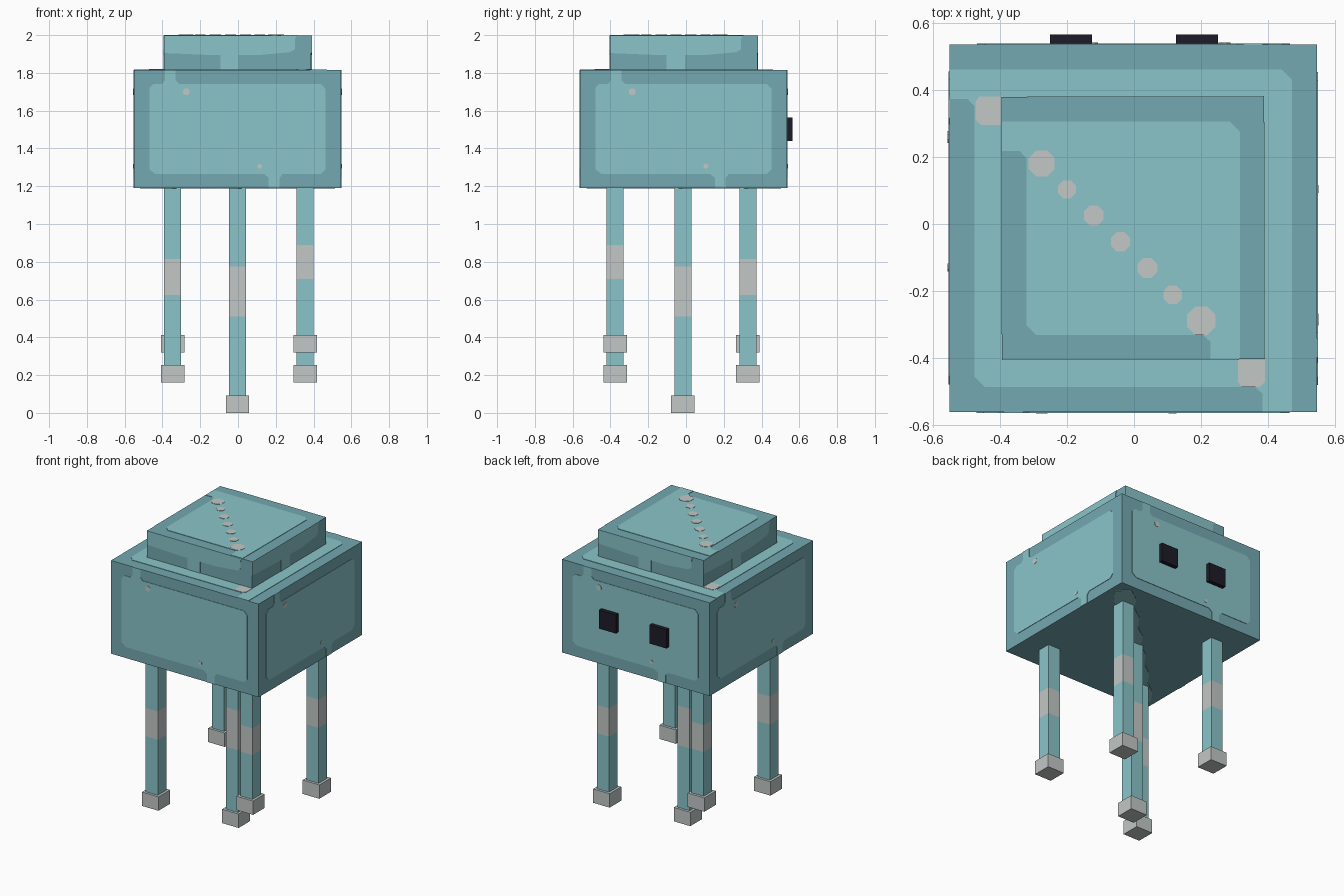
import bpy, bmesh, math
from mathutils import Matrix, Vector

if "Cube" in bpy.data.objects:
    bpy.data.objects.remove(bpy.data.objects["Cube"], do_unlink=True)


def material(name, hex_code):
    srgb = [int(hex_code[i:i + 2], 16) / 255 for i in (0, 2, 4)]
    col = [c / 12.92 if c <= 0.04045 else ((c + 0.055) / 1.055) ** 2.4 for c in srgb] + [1]
    m = bpy.data.materials.new(name)
    m.use_nodes = True
    m.diffuse_color = col
    m.node_tree.nodes["Principled BSDF"].inputs["Base Color"].default_value = col
    return m


LIGHT = material("light teal", "8AC5C9")
DARK = material("dark teal", "74A9B1")
GREY = material("pale grey", "C2C8C7")
BLACK = material("near black", "1D1C28")

CX, CY = -0.0025, -0.0125          # shared centre of body and cap
T = 0.003                          # panel thickness


def finish(bm, name, *mats):
    bmesh.ops.recalc_face_normals(bm, faces=bm.faces)
    me = bpy.data.meshes.new(name)
    bm.to_mesh(me)
    bm.free()
    for m in mats:
        me.materials.append(m)
    ob = bpy.data.objects.new(name, me)
    bpy.context.collection.objects.link(ob)
    return ob


def box(name, x, y, z0, z1, w, d, *mats, bands=None):
    """Box centred on x, y; faces between the two band heights get the second material."""
    bm = bmesh.new()
    bmesh.ops.create_cube(bm, size=1, matrix=Matrix.Translation((x, y, (z0 + z1) / 2))
                          @ Matrix.Diagonal((w, d, z1 - z0, 1)))
    if bands:
        for z in bands:
            bmesh.ops.bisect_plane(bm, geom=bm.verts[:] + bm.edges[:] + bm.faces[:],
                                   plane_co=(0, 0, z), plane_no=(0, 0, 1))
        for f in bm.faces:
            f.material_index = int(bands[0] < f.calc_center_median().z < bands[1])
    return finish(bm, name, *mats)


def plate(name, outline, matrix, mat, thick=T):
    """Thin flat panel from a 2D outline, placed on a surface by the matrix."""
    bm = bmesh.new()
    face = bm.faces.new([bm.verts.new((u, v, 0)) for u, v in outline])
    ext = bmesh.ops.extrude_face_region(bm, geom=[face])
    up = [g for g in ext["geom"] if isinstance(g, bmesh.types.BMVert)]
    bmesh.ops.translate(bm, verts=up, vec=Vector((0, 0, thick)))
    bm.transform(matrix)
    return finish(bm, name, mat)


def dot(u, v, r):
    return [(u + r * math.cos((i + .5) * math.pi / 4),
             v + r * math.sin((i + .5) * math.pi / 4)) for i in range(8)]


def side(k, dist):
    """Matrix for one of the four walls: u runs right, v runs up."""
    return (Matrix.Translation((CX, CY, 0)) @ Matrix.Rotation(k * math.pi / 2, 4, 'Z')
            @ Matrix.Translation((0, -dist, 0)) @ Matrix.Rotation(math.pi / 2, 4, 'X'))


# Body and cap
B, C = 0.5475, 0.39
box("body", CX, CY, 1.19, 1.815, 2 * B, 2 * B, DARK)
box("cap", CX, CY, 1.81, 1.997, 2 * C, 2 * C, DARK)

# Wall panels, the same on all four sides
wall = [(-.435, 1.265), (.14, 1.265), (.165, 1.245), (.165, 1.19), (.222, 1.19),
        (.222, 1.245), (.24, 1.265), (.44, 1.265), (.465, 1.29), (.465, 1.715),
        (.44, 1.742), (-.31, 1.742), (-.328, 1.76), (-.328, 1.815), (-.385, 1.815),
        (-.385, 1.76), (-.40, 1.742), (-.445, 1.742), (-.467, 1.72), (-.467, 1.29)]
cap_wall = [(-C, 1.997), (-C, 1.905), (-.15, 1.895), (-.09, 1.895), (-.09, 1.815),
            (.006, 1.815), (.006, 1.895), (.12, 1.895), (.28, 1.91), (.303, 1.925),
            (.305, 1.98), (.315, 1.997)]
for k, label in enumerate(("front", "left", "back", "right")):
    plate(label + "_body_panel", wall, side(k, B), LIGHT)
    plate(label + "_cap_panel", cap_wall, side(k, C), LIGHT)
    plate(label + "_upper_speck", dot(-.272, 1.70, .019), side(k, B), GREY, 0.005)
    plate(label + "_lower_speck", dot(.117, 1.305, .013), side(k, B), GREY, 0.005)


# Top panels: frame width b, with a gap at the left and at the bottom
def top_outline(h, b):
    i, c = h - b, 0.03
    return [(-h, i), (-h, i - .088), (-i - .02, i - .088), (-i, i - .11),
            (-i, -i + c), (-i + c, -i), (i - .11, -i), (i - .088, -i - .02),
            (i - .088, -h), (i, -h), (i, i - c), (i - c, i)]


on_body = Matrix.Translation((CX, CY, 1.815))
on_cap = Matrix.Translation((CX, CY, 1.997))
plate("body_top_panel", top_outline(B, .075), on_body, LIGHT)
plate("cap_top_panel", top_outline(C, .072), on_cap, LIGHT)

# Diagonal row of pale spots across the top
spots = [(-.275, .18, .042), (-.2, .103, .029), (-.12, .025, .032), (-.04, -.053, .031),
         (.04, -.131, .032), (.115, -.211, .030), (.2, -.288, .046)]
for i, (x, y, r) in enumerate(spots):
    plate(f"cap_spot_{i + 1}", dot(x, y, r), Matrix.Translation((0, 0, 1.997)), GREY, 0.005)
corner = [(-.39, .38), (-.46, .38), (-.472, .365), (-.472, .31), (-.455, .295), (-.39, .295)]
plate("back_body_spot", corner, Matrix.Translation((0, 0, 1.815)), GREY, 0.005)
plate("front_body_spot", [(-v - .01 + .02, u - .01) for u, v in
                          [(-.395, -.38), (-.46, -.38), (-.475, -.365), (-.475, -.31),
                           (-.46, -.30), (-.395, -.30)]],
      Matrix.Translation((0, 0, 1.815)), GREY, 0.005)

# Jagged diagonal streak under the body
steps = [(-.48 + .08 * i, .05 + .02 * (i % 2)) for i in range(13)]
streak = ([(s + w * .7, -s + w * .7) for s, w in steps]
          + [(s - w * .7, -s - w * .7) for s, w in reversed(steps)])
plate("underside_streak", streak, Matrix.Translation((CX, CY, 1.19))
      @ Matrix.Rotation(math.pi, 4, 'X'), LIGHT)

# Eyes
for s, label in ((1, "left"), (-1, "right")):
    box(label + "_eye", s * .1875, .545, 1.44, 1.565, .125, .04, BLACK)

# Legs with a grey band and a grey foot: x, y, bottom, band heights
legs = {"centre": (-.002, -.017, 0, (.51, .775)),
        "front_right": (-.346, -.375, .16, (.625, .815)),
        "front_left": (.356, -.375, .32, (.71, .89)),
        "back_left": (.356, .327, .16, (.625, .815)),
        "back_right": (-.346, .327, .32, (.71, .89))}
for label, (x, y, z, bands) in legs.items():
    box(label + "_leg", x, y, z + .05, 1.2, .09, .09, LIGHT, GREY, bands=bands)
    box(label + "_foot", x, y, z, z + .093, .123, .123, GREY)
